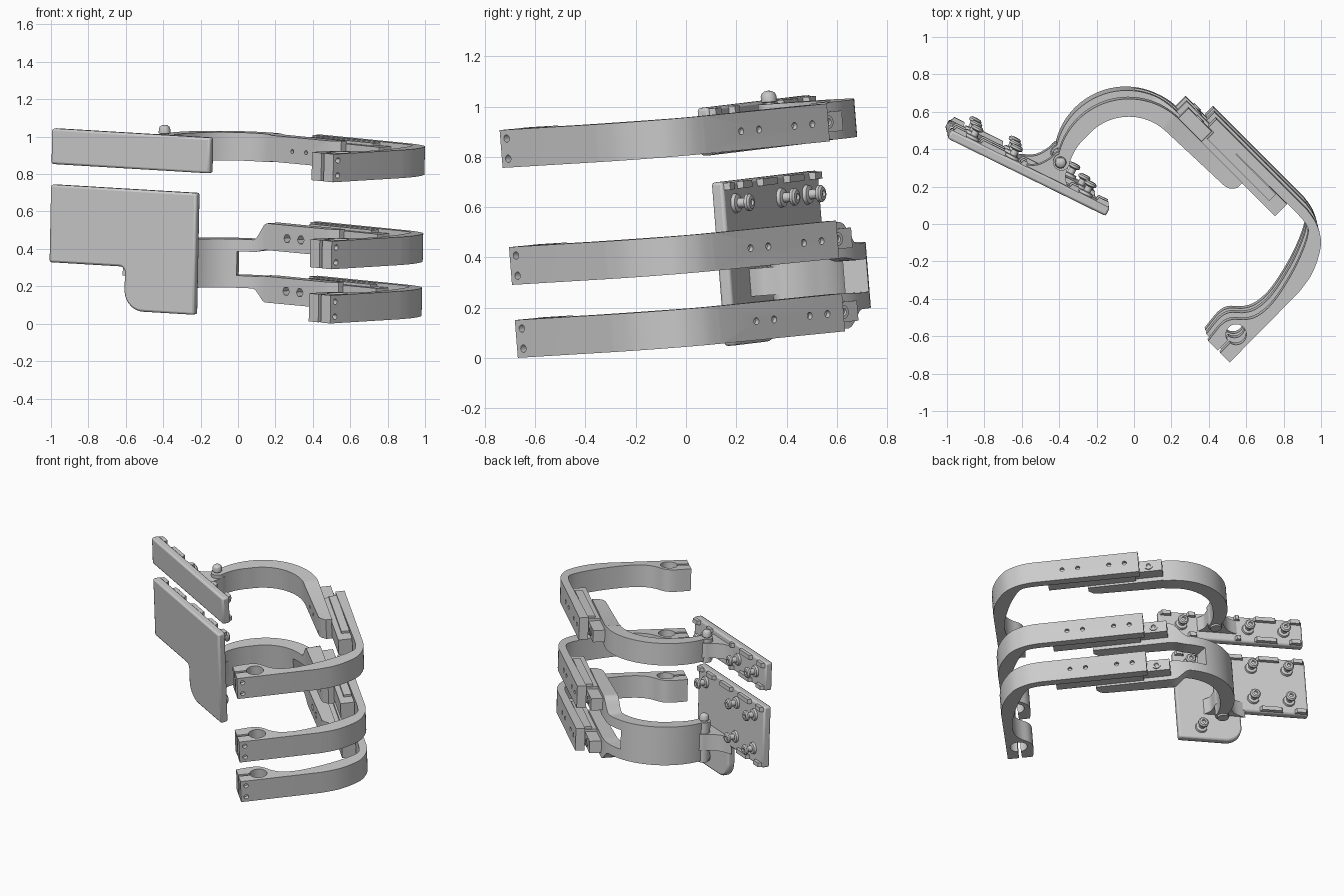
import bpy, bmesh
from math import sin, cos, pi, radians, sqrt
from mathutils import Matrix, Vector
from mathutils.geometry import interpolate_bezier

if "Cube" in bpy.data.objects:
    bpy.data.objects.remove(bpy.data.objects["Cube"])

# whole assembly leans slightly; everything is built upright and tilted by this matrix
TILT = Matrix(((1, 0, .02, -.018), (0, 1, -.08, .072), (-.02, .08, 1, -.004), (0, 0, 0, 1)))
Q = 1 / sqrt(2)

# local frames: top plan, clip plate (u, height, outward), rail (along, depth, height)
def plan(a, b, c): return (a, b, c)
def plate(u, w, n): return (-1 + .897*u + .441*n, .465 - .441*u + .897*n, w)
def plate_plan(u, n, w): return plate(u, w, n)
def rail(a, d, w): return ((a + d)*Q, (d - a)*Q, w)
def rail_face(a, w, d): return rail(a, d, w)
def clamp_face(a, w, d): return (.51 + (a - d)*Q, -.735 + (a + d)*Q, w)

def loft(name, rings, cutter=False):
    """Skin a list of equal-length closed rings and cap both ends."""
    bm = bmesh.new()
    vs = [[bm.verts.new(p) for p in r] for r in rings]
    n = len(vs[0])
    for r, s in zip(vs, vs[1:]):
        for i in range(n):
            bm.faces.new((r[i], r[(i+1) % n], s[(i+1) % n], s[i]))
    bm.faces.new(vs[0][::-1])
    bm.faces.new(vs[-1])
    bmesh.ops.recalc_face_normals(bm, faces=bm.faces)
    me = bpy.data.meshes.new(name)
    bm.to_mesh(me)
    bm.free()
    ob = bpy.data.objects.new(name, me)
    bpy.context.collection.objects.link(ob)
    ob.matrix_world = TILT
    ob.hide_render = cutter
    if cutter:
        ob.hide_viewport = True
    return ob

def prism(name, pts, lo, hi, f, cutter=False):
    return loft(name, [[f(a, b, c) for a, b in pts] for c in (lo, hi)], cutter)

def box(name, a0, a1, b0, b1, lo, hi, f):
    return prism(name, [(a0, b0), (a1, b0), (a1, b1), (a0, b1)], lo, hi, f)

def turned(name, a, b, profile, f, n=24, cutter=False):
    """Round part: profile is (radius, height) pairs."""
    return loft(name, [[f(a + r*cos(2*pi*i/n), b + r*sin(2*pi*i/n), c) for i in range(n)]
                       for r, c in profile], cutter)

def cut(ob, cutter):
    m = ob.modifiers.new("cut", 'BOOLEAN')
    m.object, m.operation, m.solver = cutter, 'DIFFERENCE', 'EXACT'

def bevel(ob, w):
    m = ob.modifiers.new("bevel", 'BEVEL')
    m.width, m.segments, m.limit_method = w, 2, 'ANGLE'

def curve(pts, n=6):
    """Smooth curve through the points."""
    p = [Vector((x, y, 0)) for x, y in pts]
    out = []
    for i in range(len(p) - 1):
        t0 = (p[i+1] - p[max(i-1, 0)]) / 6
        t1 = (p[min(i+2, len(p)-1)] - p[i]) / 6
        out += [tuple(v.xy) for v in interpolate_bezier(p[i], p[i]+t0, p[i+1]-t1, p[i+1], n)[:-1]]
    return out + [pts[-1]]

# ---- three outer clamp arms with rail, slide and bolts
outer = [rail(-.09, .71, 0)[:2]] + curve([(.926, .078), (.972, .01), (.998, -.08), (.985, -.17),
                                          (.945, -.27), (.88, -.36)]) + [(.51, -.735)]
inner = curve([(.395, -.62), (.465, -.535), (.52, -.505), (.60, -.505), (.67, -.48), (.75, -.405),
               (.84, -.265), (.90, -.14), (.93, -.04), (.915, .01), (.86, .073)]) \
    + [rail(-.09, .65, 0)[:2]]
# keyhole: slit from the arm end into the round bore
hole = [(.545 + .055*cos(radians(225 + a)), -.585 + .055*sin(radians(225 + a)))
        for a in range(10, 351, 10)]
keyhole = [(.393, -.723)] + hole[::-1] + [(.407, -.737)]

for label, w in (("top", .829), ("middle", .364), ("bottom", .074)):
    arm = prism(label + "_clamp_arm", outer + inner, w, w + .15, plan)
    cut(arm, prism(label + "_keyhole_cutter", keyhole, w - .05, w + .2, plan, True))
    mid = w + .075
    for a in (0, .1, .3, .4):
        cut(arm, turned(label + "_rail_hole_cutter", a, mid, [(.014, .69), (.014, .75)], rail_face, 16, True))
    for h in (.035, .115):
        cut(arm, turned(label + "_clamp_hole_cutter", .035, w + h, [(.015, -.05), (.015, .03)], clamp_face, 16, True))
    box(label + "_slide", -.06, .5, .565, .655, mid - .055, mid + .055, rail)
    box(label + "_slide_tab", -.235, -.06, .565, .645, mid - .04, mid + .04, rail)
    box(label + "_rail_lip", -.05, .42, .6, .652, mid + .055, mid + .07, rail)
    turned(label + "_tab_bolt", -.15, mid, [(.027, .64), (.027, .652), (.014, .652), (.01, .645)], rail_face)

# ---- curved inner arms: quarter-ring blending into a straight 45 degree run
def pos(s, r, w):
    t = radians(45 - min(s, 0))
    k = max(s, 0)
    return (-.03 + r*cos(t) + k*Q, .29 + r*sin(t) - k*Q, w)

def sweep(name, stations):
    return loft(name, [[pos(s, a, lo), pos(s, b, lo), pos(s, b, hi), pos(s, a, hi)]
                       for s, a, b, lo, hi in stations])

arc = lambda s0, s1, n: [s0 + (s1 - s0)*i/n for i in range(n + 1)]
end = [(0, .29, .385), (.42, .305, .385), (.45, .315, .385), (.476, .345, .385)]

def root(s):  # arm thins toward the hinge
    return .29 + max(0, (-s - 95) / 33) * .03

upper = sweep("top_curved_arm", [(s, root(s), .385, .83, .98) for s in arc(-128, -4, 30)]
              + [(s, a, b, .835, .975) for s, a, b in end])
for a in (-.07, .03):
    cut(upper, turned("top_arm_hole_cutter", a, .9, [(.011, .4), (.011, .51)], rail_face, 16, True))

sweep("yoke_band", [(s, root(s), .385, .15, .41) for s in arc(-128, -38, 24)])
for label, lo, hi, flo, fhi in (("upper", .345, .41, .36, .503), ("lower", .15, .215, .08, .22)):
    st = [(s, .29, .385, lo, hi) for s in arc(-38, -20, 5)]
    for i in range(1, 6):
        k = i / 5
        k = k*k*(3 - 2*k)
        st.append((-20 + 16*i/5, .29, .385, lo + (flo - lo)*k, hi + (fhi - hi)*k))
    tine = sweep(label + "_yoke_tine", st + [(s, a, b, flo, fhi) for s, a, b in end])
    for a in (-.095, .005):
        cut(tine, turned(label + "_hex_cutter", a, (flo + fhi)/2, [(.024, .4), (.024, .53)], rail_face, 6, True))

# ---- hinge brackets, knuckles and pins
ear = [(.42, .045)] + curve([(.44, .055), (.50, .085), (.545, .145), (.562, .19), (.60, .212),
                             (.642, .19), (.652, .13), (.66, .09), (.69, .055)], 4) + [(.70, .045)]
for label, lo, hi, blo, bhi in (("top", .83, .98, .855, .955), ("yoke", .15, .41, .225, .335)):
    prism(label + "_hinge_bracket", ear, blo, bhi, plate_plan)
    turned(label + "_hinge_knuckle", -.39, .337, [(.045, lo), (.045, hi)], plan, 32)
    turned(label + "_hinge_pin", -.395, .337,
           [(.036, lo - .012), (.036, lo), (.022, lo), (.022, hi + .005), (.031, hi + .008), (.031, hi + .03),
            (.026, hi + .042), (.015, hi + .05), (.004, hi + .052)], plan)

# ---- clip plates
small = box("small_plate", 0, .945, .80, .99, 0, .052, plate)
bevel(small, .012)
corner = [(.56 - .11*cos(radians(a)), .15 - .11*sin(radians(a))) for a in range(0, 91, 10)]
fillet = [(.42 + .03*sin(radians(a)), .245 + .03*cos(radians(a))) for a in range(0, 91, 15)]
big = prism("large_plate", [(0, .69), (0, .275)] + fillet + corner + [(.87, .04), (.87, .69)], 0, .052, plate)
bevel(big, .012)

# raised rim blocks along the plate edges, with gaps at the studs
for label, top, bot, spans in (
        ("small", .985, .805, ((.01, .09), (.17, .32), (.41, .45), (.70, .76), (.86, .935))),
        ("large", .685, .28, ((.01, .09), (.17, .32), (.41, .56), (.64, .74), (.80, .86)))):
    for a, b in spans:
        for w, sgn in ((top, -1), (bot, 1)):
            if label == "large" and w == bot and b > .42:
                continue
            prism(label + "_plate_rim", [(a, .05), (b, .05), (b - .01, .075), (a + .01, .075)],
                  w, w + sgn*.028, plate_plan)

# mushroom studs on the back of the plates
for u, w in ((.125, .895), (.36, .895), (.80, .895), (.125, .60), (.36, .60), (.77, .60),
             (.125, .37), (.36, .37), (.72, .12)):
    turned("plate_stud", u, w, [(.04, .05), (.036, .066), (.02, .07), (.019, .098), (.034, .106), (.034, .118),
                                (.026, .126), (.013, .128), (.011, .118)], plate)

# smooth the round parts, keep the edges
for o in bpy.context.scene.objects:
    o.select_set(not o.hide_render)
    if not o.hide_render:
        bpy.context.view_layer.objects.active = o
bpy.ops.object.shade_smooth_by_angle(angle=radians(30))
